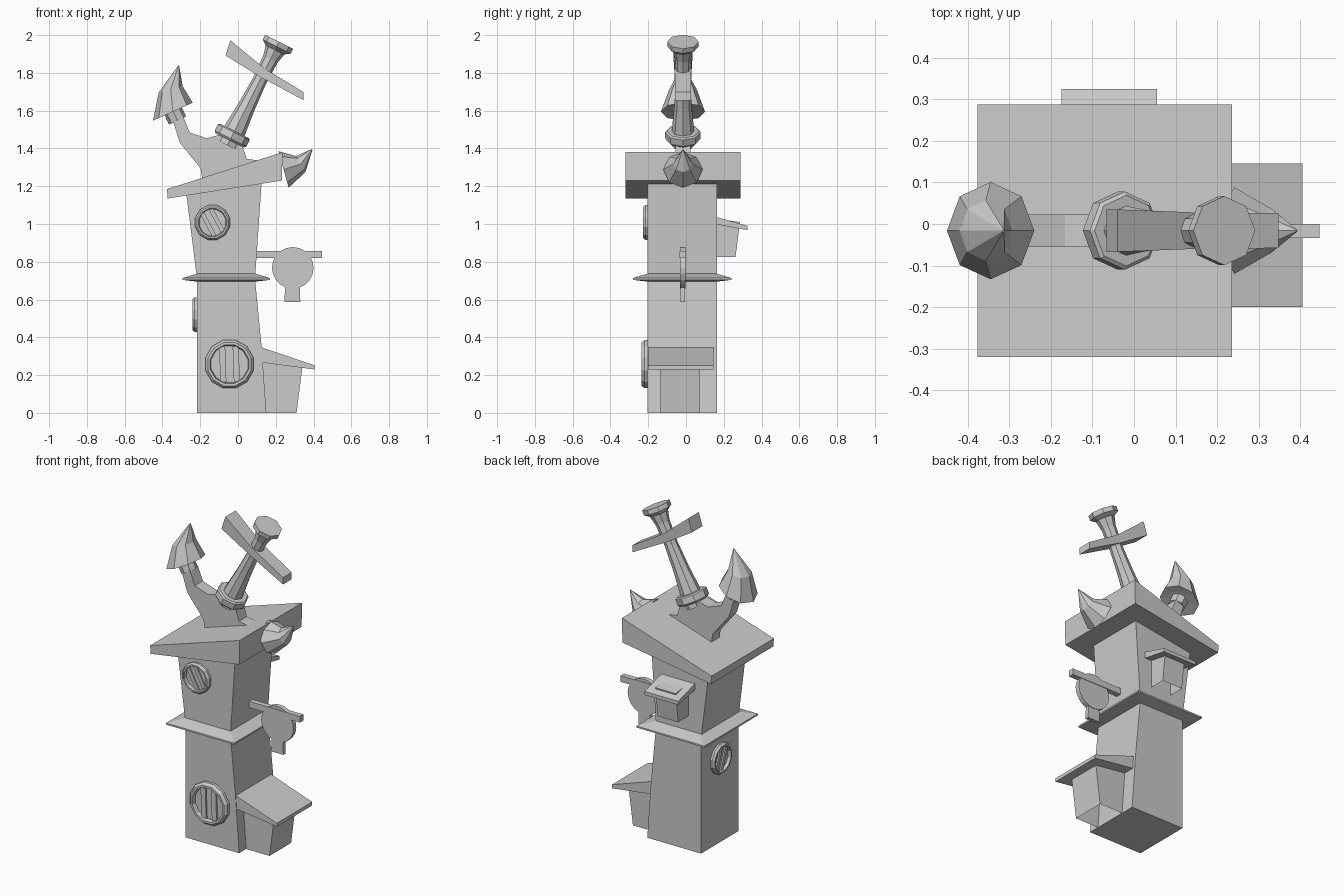
import bpy, bmesh
from math import sin, cos, pi, radians
from mathutils import Vector as V

if "Cube" in bpy.data.objects:
    bpy.data.objects.remove(bpy.data.objects["Cube"])

YC = -0.016  # depth centre of the anchor


def make(name, verts, faces):
    me = bpy.data.meshes.new(name)
    me.from_pydata([tuple(v) for v in verts], [], faces)
    bm = bmesh.new()
    bm.from_mesh(me)
    bmesh.ops.recalc_face_normals(bm, faces=bm.faces)
    bm.to_mesh(me)
    bm.free()
    ob = bpy.data.objects.new(name, me)
    bpy.context.collection.objects.link(ob)
    return ob


def prism(name, poly, a, b, axis='y', skip=None):
    """Extrude a side profile along y (x,z points) or x (y,z points)."""
    put = (lambda p, d: (p[0], d, p[1])) if axis == 'y' else (lambda p, d: (d, p[0], p[1]))
    n = len(poly)
    verts = [put(p, a) for p in poly] + [put(p, b) for p in poly]
    faces = [tuple(range(n)), tuple(range(n, 2 * n))]
    faces += [(i, (i + 1) % n, n + (i + 1) % n, n + i) for i in range(n) if i != skip]
    return make(name, verts, faces)


def loft(name, rings, n, phase=0.0):
    """Skin rings given as (centre, u radius vector, v radius vector)."""
    verts, faces = [], []
    for c, u, v in rings:
        for i in range(n):
            t = 2 * pi * i / n + phase
            verts.append(V(c) + V(u) * cos(t) + V(v) * sin(t))
    for k in range(len(rings) - 1):
        for i in range(n):
            j = (i + 1) % n
            faces.append((k * n + i, k * n + j, (k + 1) * n + j, (k + 1) * n + i))
    m = (len(rings) - 1) * n
    faces += [tuple(range(n)), tuple(range(m, m + n))]
    return make(name, verts, faces)


def lathe(name, profile, n, origin, u, v, w, phase=0.0):
    """Profile of (radius, height along w)."""
    o, u, v, w = V(origin), V(u).normalized(), V(v).normalized(), V(w).normalized()
    return loft(name, [(o + w * h, u * r, v * r) for r, h in profile], n, phase)


# tower storeys
prism("lower_storey", [(-.217, 0), (.15, 0), (.125, .35), (.09, .71), (-.217, .71)], -.203, .163)
prism("upper_storey", [(-.217, .71), (.09, .71), (.127, 1.25), (-.275, 1.17)], -.203, .163)

# ledge between storeys
ledge = []
for grow, z in ((0, .695), (.078, .704), (.078, .714), (0, .737)):
    ledge.append(((-.062, -.02, z), (.154 + grow, 0, 0), (0, .183 + grow, 0)))
for i, (c, u, v) in enumerate(ledge):
    ledge[i] = (c, V(u) * 2 ** .5, V(v) * 2 ** .5)
loft("ledge", ledge, 4, pi / 4)

# sloping main roof
prism("main_roof", [(-.372, 1.135), (.232, 1.23), (.236, 1.38), (-.376, 1.185)], -.32, .288)

# side annex and its roof
prism("annex", [(.12, 0), (.31, 0), (.342, .25), (.12, .32)], -.135, .075, skip=0)
prism("annex_roof", [(.10, .265), (.14, .265), (.405, .23), (.405, .252), (.122, .348), (.10, .348)],
      -.2, .145)

# rear dormer and its roof
prism("dormer", [(.15, .825), (.262, .825), (.285, 1.01), (.15, 1.03)], -.13, .01, 'x', skip=0)
prism("dormer_roof", [(.15, 1.0), (.325, .968), (.325, .99), (.15, 1.04)], -.175, .055, 'x')

# hanging sign
prism("sign_beam", [(.08, .82), (.446, .82), (.446, .858), (.08, .858)], -.034, 0)
lathe("sign_disc", [(.11, 0), (.11, .028)], 20, (.29, -.031, .768), (1, 0, 0), (0, 0, 1), (0, 1, 0))
prism("sign_tab", [(.246, .588), (.33, .588), (.326, .69), (.25, .69)], -.029, -.006)


# round windows with two slats each
def porthole(name, c, r, depth, out, side, tilt):
    c, w, s, up = V(c), V(out), V(side), V((0, 0, 1))
    a = radians(tilt)
    u, v = s * cos(a) + up * sin(a), up * cos(a) - s * sin(a)
    lathe(name + "_rim", [(r, -.01), (r, depth * .5), (r * .9, depth), (r * .8, depth),
                          (r * .76, depth * .25)], 12, c, s, up, w, pi / 12)
    for k in (-1, 1):
        b = c + u * k * r * .27
        verts = [b + u * x * r * .12 + v * y * r * .71 + w * depth * h
                 for h in (.1, .6) for x, y in ((-1, -1), (1, -1), (1, 1), (-1, 1))]
        make(name + "_slat", verts, [(0, 1, 2, 3), (4, 5, 6, 7), (0, 1, 5, 4), (1, 2, 6, 5),
                                     (2, 3, 7, 6), (3, 0, 4, 7)])


porthole("lower_window", (-.045, -.203, .258), .132, .033, (0, -1, 0), (1, 0, 0), 2)
porthole("upper_window", (-.135, -.203, 1.008), .095, .024, (0, -1, 0), (1, 0, 0), 28)
porthole("side_window", (-.217, -.02, .52), .095, .024, (-1, 0, 0), (0, -1, 0), -20)

# anchor arms, running through the roof
prism("anchor_arms", [(-.35, 1.565), (-.309, 1.432), (-.198, 1.294), (-.187, 1.225), (0, 1.225),
                      (.22, 1.26), (.225, 1.32), (.045, 1.345), (.01, 1.46), (-.034, 1.49),
                      (-.166, 1.454), (-.256, 1.485), (-.29, 1.57)], YC - .039, YC + .039)


# curved pointed flukes
def fluke(name, sections):
    rings = []
    for (x1, z1), (x2, z2), ry in sections:
        rings.append((((x1 + x2) / 2, YC, (z1 + z2) / 2),
                      ((x2 - x1) / 2, 0, (z2 - z1) / 2), (0, ry, 0)))
    loft(name, rings, 8)


fluke("left_fluke", [((-.405, 1.57), (-.285, 1.627), .065), ((-.45, 1.547), (-.24, 1.642), .117),
                     ((-.42, 1.695), (-.293, 1.73), .073), ((-.316, 1.84), (-.312, 1.84), .002)])
fluke("right_fluke", [((.215, 1.385), (.268, 1.192), .104), ((.307, 1.36), (.357, 1.275), .052),
                      ((.392, 1.397), (.394, 1.393), .002)])
lathe("left_fluke_collar", [(.05, -.03), (.05, .03)], 8, (-.333, YC, 1.575),
      (.9, 0, .43), (0, 1, 0), (-.43, 0, .9))

# shank: collar, flared shaft and cap
AX, PERP = (.447, 0, .894), (.894, 0, -.447)
base = (-.03, YC, 1.47)
lathe("shank_collar", [(.085, -.03), (.094, -.02), (.094, .018), (.085, .025)], 8, base,
      PERP, (0, 1, 0), AX)
lathe("shank", [(.06, -.06), (.06, .02), (.046, .17), (.038, .32), (.042, .45), (.055, .505),
                (.083, .525), (.083, .553)], 8, base, PERP, (0, 1, 0), AX)

# crossbar, flared at the ends
bar = [((-.04, 1.972), (-.066, 1.892), .051), ((.142, 1.822), (.112, 1.782), .044),
       ((.348, 1.698), (.348, 1.655), .042)]
verts = [(p[0], YC + s * h, p[1]) for a, b, h in bar for p, s in ((a, -1), (a, 1), (b, 1), (b, -1))]
faces = [(k + i, k + (i + 1) % 4, k + 4 + (i + 1) % 4, k + 4 + i) for k in (0, 4) for i in range(4)]
make("crossbar", verts, faces + [(0, 1, 2, 3), (8, 9, 10, 11)])
